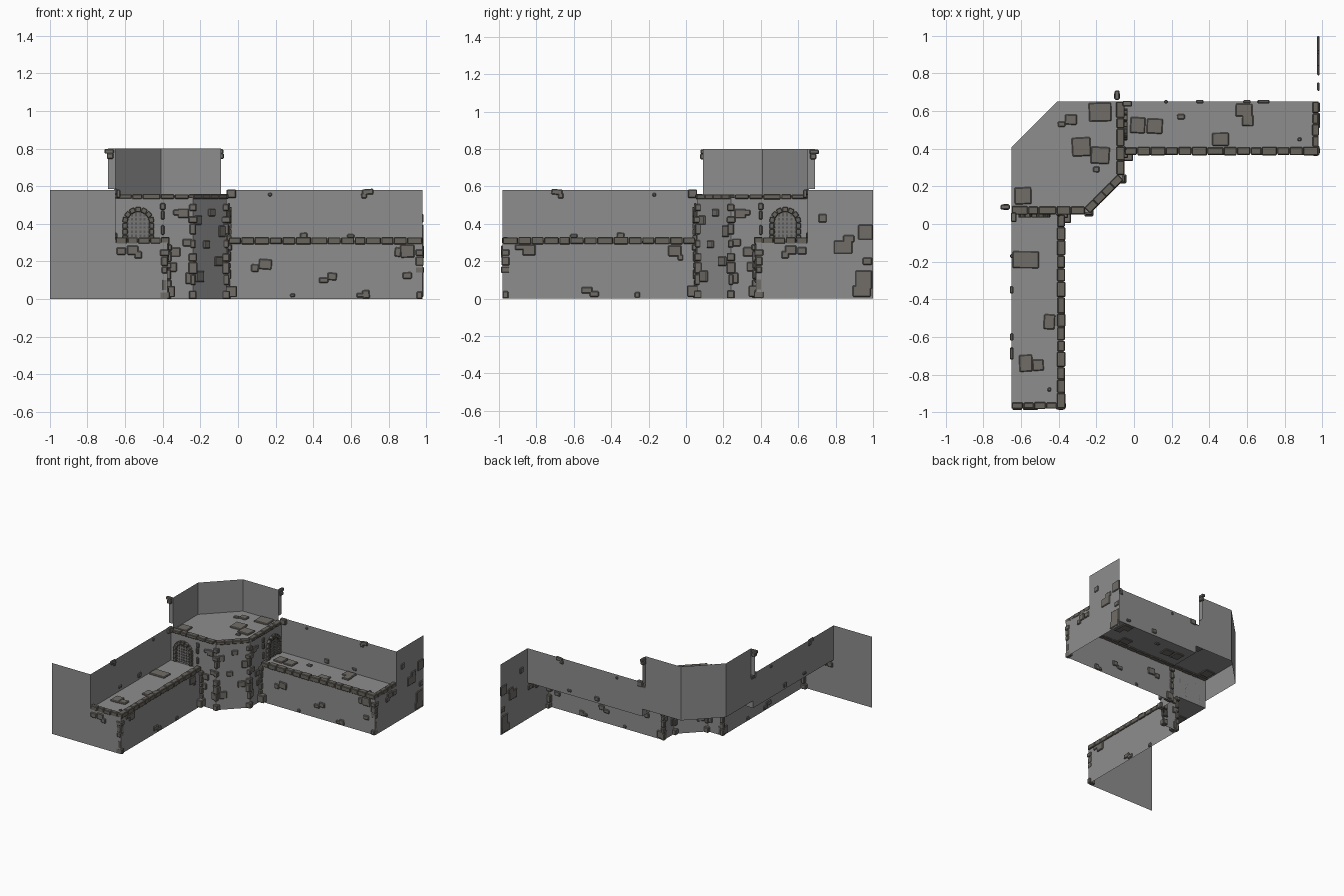
import bpy, bmesh, math, random
from mathutils import Matrix, Vector

if "Cube" in bpy.data.objects:
    bpy.data.objects.remove(bpy.data.objects["Cube"])

random.seed(4)


def material(name, rgb):
    m = bpy.data.materials.new(name)
    m.diffuse_color = (*rgb, 1)
    m.use_nodes = True
    m.node_tree.nodes["Principled BSDF"].inputs["Base Color"].default_value = m.diffuse_color
    return m


PLASTER = material("grey plaster", (0.27, 0.27, 0.27))
STONE = material("brown grey stone", (0.165, 0.155, 0.14))
TRIM = material("dark trim brick", (0.14, 0.128, 0.11))
GRATE = material("grate back", (0.10, 0.10, 0.10))
BAR = material("grate bars", (0.19, 0.185, 0.18))


def flip(p):
    """Mirror across the diagonal line y = -x."""
    return (-p[1], -p[0], p[2])


def finish(name, bm, mat, bevel=0):
    me = bpy.data.meshes.new(name)
    bm.to_mesh(me)
    bm.free()
    me.materials.append(mat)
    ob = bpy.data.objects.new(name, me)
    bpy.context.collection.objects.link(ob)
    if bevel:
        mod = ob.modifiers.new("worn_edges", 'BEVEL')
        mod.width, mod.segments = bevel, 1
    return ob


def sheet(name, polys, mat, mirrored=True):
    bm = bmesh.new()
    for poly in polys:
        bm.faces.new([bm.verts.new(p) for p in poly])
        if mirrored:
            bm.faces.new([bm.verts.new(flip(p)) for p in reversed(poly)])
    return finish(name, bm, mat)


def wall(p, q, z0, z1):
    return [(*p, z0), (*q, z0), (*q, z1), (*p, z1)]


def box(bm, c, s, yaw=0.0, tilt=0.0, both=False):
    """Box with yaw about z and tilt about y; optionally its diagonal twin."""
    m = (Matrix.Translation(c) @ Matrix.Rotation(yaw, 4, 'Z')
         @ Matrix.Rotation(tilt, 4, 'Y') @ Matrix.Diagonal((*s, 1)))
    r = bmesh.ops.create_cube(bm, size=1, matrix=m)
    if both:
        r2 = bmesh.ops.create_cube(bm, size=1, matrix=m)
        for v in r2["verts"]:
            v.co = flip(v.co)
        bmesh.ops.reverse_faces(bm, faces=list({f for v in r2["verts"] for f in v.link_faces}))


def row(bm, p, q, z, width, height, n):
    """Run of slightly uneven bricks between two points, on both halves."""
    p, q = Vector(p), Vector(q)
    d = q - p
    yaw = math.atan2(d.y, d.x)
    cuts = [0] + [(i + random.uniform(-.18, .18)) / n for i in range(1, n)] + [1]
    for a, b in zip(cuts, cuts[1:]):
        c = p + d * (a + b) / 2
        box(bm, (c.x, c.y, z), ((b - a) * d.length - .003, width + random.uniform(-.004, .004),
            height + random.uniform(-.004, .004)), yaw, 0, True)


# Two wings: walkway, parapet-side front wall, end wall, tall back wall
F, B, E, T = .375, .65, .98, -.06
sheet("wing_walkway", [[(T, F, .3), (E, F, .3), (E, B, .3), (T, B, .3)]], PLASTER)
sheet("wing_front_wall", [wall((T, F), (E, F), 0, .3), wall((E, F), (E, B), 0, .3)], PLASTER)
sheet("wing_back_wall", [wall((T, B), (E, B), .3, .58)], PLASTER)
sheet("wing_end_screen", [wall((E, B), (E, 1), 0, .58)], PLASTER)

# Tower: six sided floor, inner faces, back band and tall rear parapet
outline = [(-.65, .06), (-.24, .06), (-.06, .24), (-.06, .65), (-.41, .65), (-.65, .41)]
sheet("tower_floor", [[(*p, .54) for p in outline]], PLASTER, False)
sheet("tower_diagonal_face", [wall((-.24, .06), (-.06, .24), 0, .54)], PLASTER, False)
sheet("tower_side_faces", [wall((-.06, .24), (-.06, F), 0, .54),
                           wall((-.06, F), (-.06, B), .3, .54)], PLASTER)
for nm, lo, hi in (("tower_back_band", .36, .54), ("tower_parapet", .54, .8)):
    e = -.06 if lo < .5 else -.09
    sheet(nm + "_sides", [wall((e, .65), (-.41, .65), lo, hi)], PLASTER)
    sheet(nm + "_corner", [wall((-.41, .65), (-.65, .41), lo, hi)], PLASTER, False)
sheet("parapet_end_post", [wall((-.09, .65), (-.09, .69), .585, .8)], PLASTER)

# Brick edging on walkways and tower floor
bm = bmesh.new()
row(bm, (-.05, .387), (.98, .387), .31, .042, .036, 14)
row(bm, (.965, .41), (.965, .65), .31, .034, .036, 4)
row(bm, (-.072, .26), (-.072, .65), .545, .042, .026, 5)
for i in range(4):
    t = (i + .5) / 4
    box(bm, (-.248 + .176 * t, .072 + .176 * t, .545), (.063, .042, .026), math.pi / 4)
finish("edge_bricks", bm, TRIM, .004)

# Arched grated doorways: back plate, bars and ring of stones
cy, spring, rad = .53, .405, .058
arch = [(-.054, cy - rad, .315), (-.054, cy + rad, .315)]
arch += [(-.054, cy + rad * math.cos(math.pi * i / 10), spring + rad * math.sin(math.pi * i / 10))
         for i in range(11)]
sheet("door_grate_back", [arch], GRATE)
bm = bmesh.new()
for i in range(-2, 3):
    y = i * .022
    top = spring + math.sqrt(rad ** 2 - y ** 2)
    box(bm, (-.05, cy + y, (.315 + top) / 2), (.006, .011, top - .315), 0, 0, True)
for i in range(6):
    z = .325 + i * .022
    half = rad if z < spring else math.sqrt(max(rad ** 2 - (z - spring) ** 2, 0))
    box(bm, (-.05, cy, z), (.006, 2 * half, .010), 0, 0, True)
finish("door_bars", bm, BAR)
bm = bmesh.new()
for s in (-1, 1):
    for z in (.325, .357, .389):
        box(bm, (-.047, cy + s * .071, z), (.026, .026, .029), 0, 0, True)
for i in range(7):
    a = math.pi * (i + .5) / 7
    m = (Matrix.Translation((-.047, cy + .071 * math.cos(a), spring + .071 * math.sin(a)))
         @ Matrix.Rotation(a, 4, 'X') @ Matrix.Diagonal((.026, .027, .029, 1)))
    for twin in (False, True):
        vs = bmesh.ops.create_cube(bm, size=1, matrix=m)["verts"]
        if twin:
            for v in vs:
                v.co = flip(v.co)
            bmesh.ops.reverse_faces(bm, faces=list({f for v in vs for f in v.link_faces}))
finish("door_arch_stones", bm, TRIM, .003)

# Stones lying on the floors: x, y, width, depth
floor_wing = [(.02, .525, .08, .085), (.11, .52, .085, .08), (.25, .57, .04, .03),
              (.46, .45, .09, .07), (.585, .605, .09, .07), (.605, .55, .06, .06),
              (.88, .45, .02, .02), (-.575, -.19, .14, .09), (-.45, -.52, .06, .08),
              (-.575, -.74, .07, .09), (-.51, -.75, .06, .06), (-.45, -.88, .02, .02)]
floor_tower = [(-.18, .595, .12, .1), (-.28, .41, .1, .1), (-.18, .365, .1, .09),
               (-.335, .555, .065, .055), (-.385, .53, .04, .03), (-.59, .15, .09, .09),
               (-.2, .29, .035, .03)]
bm = bmesh.new()
for lst, z in ((floor_wing, .302), (floor_tower, .542)):
    for x, y, w, d in lst:
        box(bm, (x, y, z), (w, d, .018), random.uniform(-.06, .06))
finish("floor_stones", bm, STONE, .005)

# Stones set in walls: along-wall position, height, width, height size
front_wall = [(.145, .185, .07, .055), (.09, .165, .04, .04), (.5, .12, .05, .04),
              (.455, .1, .05, .03), (.29, .02, .025, .02), (.65, .02, .04, .025),
              (.68, .025, .04, .045), (.9, .255, .075, .07), (.85, .25, .035, .05),
              (.9, .125, .05, .035)]
left_wall = [(-.84, .26, .07, .06), (-.89, .275, .05, .03), (-.53, .045, .06, .035),
             (-.49, .025, .05, .03), (-.06, .255, .07, .06), (-.03, .22, .03, .03),
             (-.26, .02, .03, .03)]
back_wall = [(.69, .57, .06, .03), (.67, .55, .03, .03), (.35, .335, .04, .035),
             (.6, .335, .04, .02), (.17, .555, .02, .02)]
side_wall = [(.56, .26, .06, .05), (.53, .235, .04, .04), (.62, .255, .05, .04)]
screen = [(.84, .275, .1, .07), (.87, .32, .06, .04), (.96, .355, .08, .08),
          (.73, .43, .045, .045), (.95, .1, .09, .1), (.94, .04, .1, .06), (.97, .2, .05, .04)]
tower_face = [(-.29, .455, .06, .05), (-.32, .46, .05, .03), (-.335, .25, .06, .05),
              (-.35, .17, .05, .05), (-.26, .11, .04, .06), (-.27, .3, .05, .04),
              (-.3, .57, .06, .03)]
bm = bmesh.new()
for x, z, w, h in front_wall:
    box(bm, (x, F, z), (w, .018, h), 0, random.uniform(-.08, .08))
for y, z, w, h in left_wall:
    box(bm, (-F, y, z), (.018, w, h))
for x, z, w, h in back_wall:
    box(bm, (x, B, z), (w, .018, h), 0, random.uniform(-.08, .08), True)
for y, z, w, h in side_wall:
    box(bm, (E, y, z), (.018, w, h), 0, 0, True)
for y, z, w, h in screen:
    box(bm, (E, y, z), (.014, w, h))
for x, z, w, h in tower_face:
    if z < .56:
        box(bm, (x, .06, z), (w, .018, h), 0, 0, True)
for t, z, w, h in [(.15, .42, .05, .05), (.75, .2, .06, .05), (.55, .46, .05, .04),
                   (.2, .12, .06, .06), (.4, .29, .05, .04), (.85, .36, .05, .06)]:
    box(bm, (-.24 + .18 * t, .06 + .18 * t, z), (w, .018, h), math.pi / 4)
finish("wall_stones", bm, STONE, .005)

# Corner stones on wing ends, wing joints and tower corners
bm = bmesh.new()
for x, y, top, size in ((.965, .39, .3, .04), (-.055, .37, .3, .035),
                        (-.065, .24, .54, .035), (-.05, .4, .54, .02)):
    z = .0 if top < .5 or y < .3 else .34
    while z < top - .04:
        h = random.uniform(.03, .065)
        k = size * random.uniform(.7, 1.4)
        box(bm, (x, y, z + h / 2), (k, size * random.uniform(.7, 1.4), h), 0, 0, True)
        z += h + random.choice((.004, .004, .03))
box(bm, (-.035, .36, .04), (.06, .05, .06), 0, 0, True)
# Caps on the parapet end posts and at the wing wall tops
box(bm, (-.09, .685, .785), (.025, .05, .025), 0, 0, True)
box(bm, (-.09, .68, .76), (.03, .035, .03), 0, 0, True)
box(bm, (-.035, .64, .56), (.05, .03, .045), 0, 0, True)
finish("corner_stones", bm, STONE, .005)
